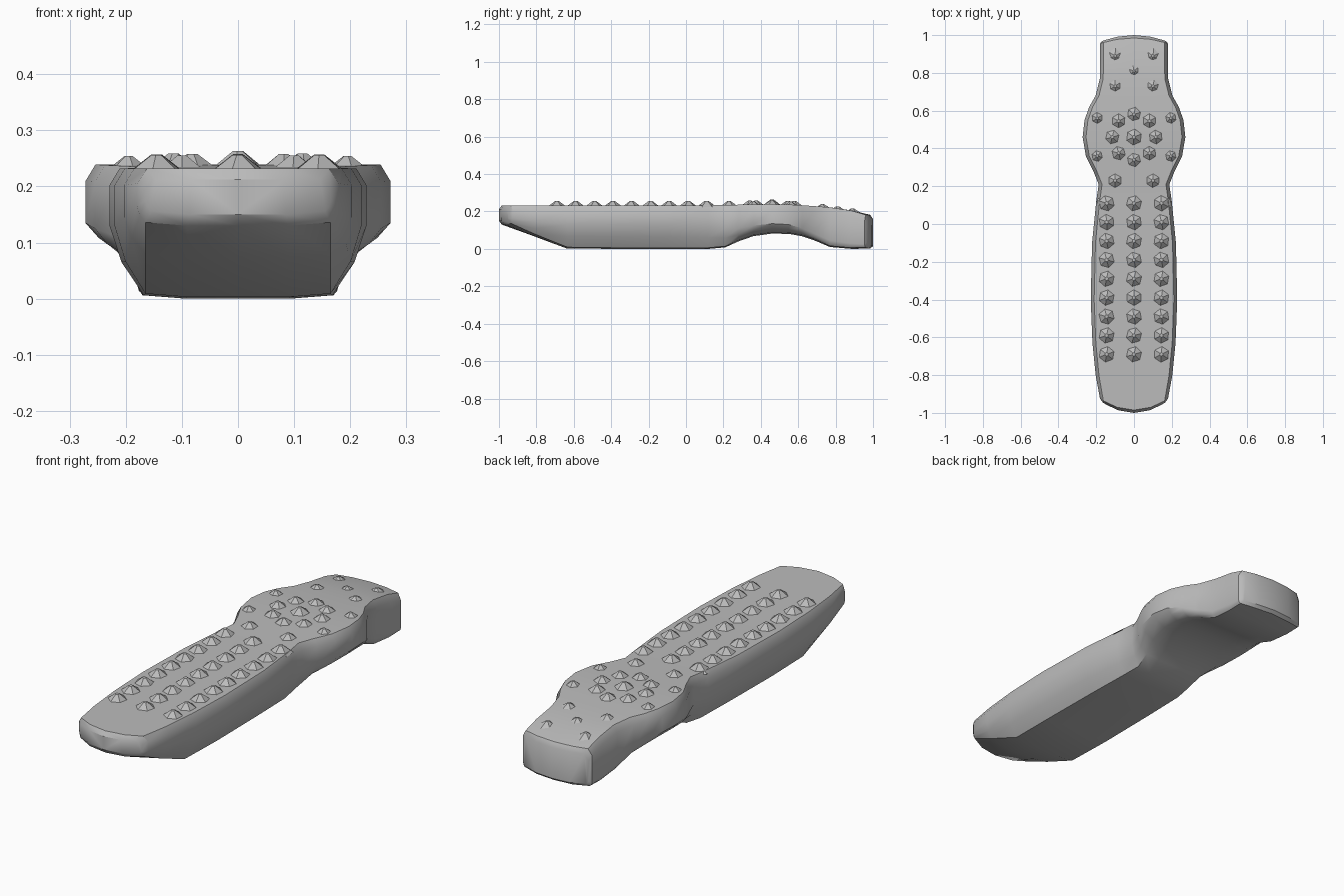
import bpy, bmesh, math, random
from mathutils import Matrix

random.seed(4)
cube = bpy.data.objects.get("Cube")
if cube:
    bpy.data.objects.remove(cube, do_unlink=True)

grey = bpy.data.materials.new("grey_plastic")
grey.use_nodes = True
grey.diffuse_color = (0.5, 0.5, 0.5, 1)
grey.node_tree.nodes["Principled BSDF"].inputs["Base Color"].default_value = (0.5, 0.5, 0.5, 1)

# Stations along the handset:
# edge y, end bow, half width, sole half width, bottom z, wall foot z, top z
STATIONS = [
    (-0.945, -0.055, 0.165, 0.155, 0.150, 0.175, 0.212),
    (-0.925, -0.060, 0.180, 0.165, 0.130, 0.165, 0.232),
    (-0.80, -0.03, 0.203, 0.165, 0.074, 0.145, 0.232),
    (-0.63, -0.01, 0.220, 0.165, 0.003, 0.130, 0.232),
    (-0.40, 0, 0.229, 0.168, 0.0, 0.130, 0.232),
    (-0.10, 0, 0.222, 0.165, 0.0, 0.130, 0.232),
    (0.12, 0, 0.200, 0.160, 0.0, 0.120, 0.233),
    (0.21, 0, 0.187, 0.150, 0.008, 0.110, 0.235),
    (0.28, 0, 0.215, 0.160, 0.040, 0.110, 0.236),
    (0.36, 0, 0.255, 0.190, 0.068, 0.125, 0.238),
    (0.46, 0, 0.272, 0.205, 0.082, 0.135, 0.239),
    (0.55, 0, 0.262, 0.205, 0.080, 0.130, 0.237),
    (0.62, 0, 0.237, 0.195, 0.068, 0.110, 0.233),
    (0.68, 0, 0.203, 0.180, 0.048, 0.085, 0.229),
    (0.77, 0, 0.181, 0.168, 0.010, 0.045, 0.222),
    (0.88, 0.01, 0.180, 0.170, 0.0, 0.030, 0.205),
    (0.955, 0.03, 0.180, 0.170, 0.002, 0.025, 0.182),
    (0.968, 0.032, 0.170, 0.160, 0.015, 0.035, 0.160),
]


def top_z(y):
    """Height of the top surface at y."""
    for a, b in zip(STATIONS, STATIONS[1:]):
        if a[0] <= y <= b[0]:
            return a[6] + (b[6] - a[6]) * (y - a[0]) / (b[0] - a[0])
    return STATIONS[-1][6]


def finish(bm, name, angle):
    bmesh.ops.recalc_face_normals(bm, faces=bm.faces)
    mesh = bpy.data.meshes.new(name)
    bm.to_mesh(mesh)
    bm.free()
    mesh.materials.append(grey)
    obj = bpy.data.objects.new(name, mesh)
    bpy.context.collection.objects.link(obj)
    bpy.ops.object.select_all(action='DESELECT')
    obj.select_set(True)
    bpy.context.view_layer.objects.active = obj
    bpy.ops.object.shade_smooth_by_angle(angle=math.radians(angle))
    return obj


# Body: loft of mirrored cross-sections, bowed at the ends
bm = bmesh.new()
rings = []
for y, bow, w, wb, zb, zs, zt in STATIONS:
    edge = min(0.03, (zt - zs) * 0.4)
    half = [(0, zb), (wb * 0.55, zb), (wb, zb + 0.006),
            (wb + (w - wb) * 0.65, zb + (zs - zb) * 0.5),
            (w, zs), (w, zt - edge), (w - 0.018, zt), (w * 0.5, zt), (0, zt)]
    outline = half + [(-x, z) for x, z in half[-2:0:-1]]
    rings.append([bm.verts.new((x, y + bow * (1 - (x / w) ** 2), z)) for x, z in outline])
for a, b in zip(rings, rings[1:]):
    for i in range(16):
        j = (i + 1) % 16
        bm.faces.new((a[i], a[j], b[j], b[i]))
# End caps in upright strips, so they follow the bow
for r in (rings[0], rings[-1]):
    for s in (1, -1):
        for strip in ((0, 1, 7, 8), (1, 2, 6, 7), (2, 3, 4, 5, 6)):
            bm.faces.new([r[(s * i) % 16] for i in strip])
finish(bm, "handset_body", 35)


# Buttons: low faceted studs
def add_buttons(name, spots):
    bm = bmesh.new()
    for x, y, radius, height in spots:
        turn = Matrix.Rotation(random.uniform(-0.3, 0.3), 4, 'Z')
        place = Matrix.Translation((x, y, top_z(y) + height / 2 - 0.005))
        bmesh.ops.create_cone(bm, cap_ends=True, segments=6, radius1=radius,
                              radius2=radius * 0.18, depth=height + 0.01,
                              matrix=place @ turn)
    finish(bm, name, 20)


# Three columns of keys on the grip
add_buttons("keypad_buttons",
            [(x, -0.69 + 0.1 * row, 0.055, 0.024)
             for row in range(9) for x in (-0.145, 0, 0.145)])

# Ring of keys with a middle key on the round pad
add_buttons("round_pad_buttons",
            [(0.115 * math.cos(k * math.pi / 4), 0.46 + 0.12 * math.sin(k * math.pi / 4), 0.05, 0.02)
             for k in range(8)] + [(0, 0.46, 0.055, 0.024)])

# Outer keys at the corners of the pad and keys above the grip
add_buttons("corner_buttons",
            [(s * 0.195, y, 0.042, 0.016) for s in (-1, 1) for y in (0.36, 0.56)]
            + [(s * 0.10, 0.23, 0.05, 0.02) for s in (-1, 1)])

# Keys on the head
add_buttons("head_buttons",
            [(s * 0.10, y, 0.045, 0.014) for s in (-1, 1) for y in (0.73, 0.89)]
            + [(0, 0.81, 0.04, 0.012)])
